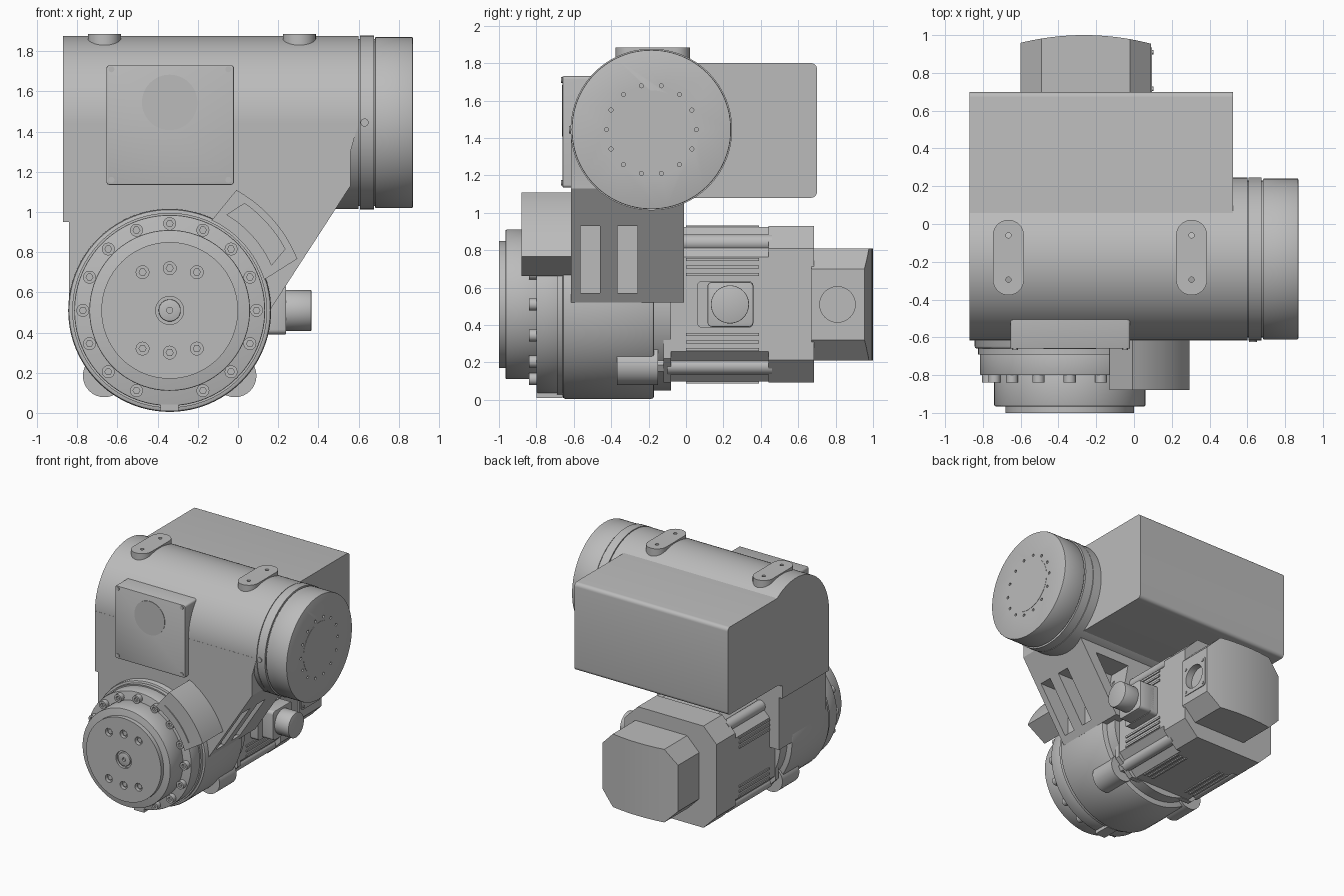
import bpy, bmesh
from math import sin, cos, pi, radians
from mathutils import Vector

if "Cube" in bpy.data.objects:
    bpy.data.objects.remove(bpy.data.objects["Cube"])

grey = bpy.data.materials.new("casting_grey")
grey.use_nodes = True
grey.diffuse_color = (0.5, 0.5, 0.5, 1)
grey.node_tree.nodes["Principled BSDF"].inputs["Base Color"].default_value = (0.5, 0.5, 0.5, 1)

PLACE = {"x": lambda a, b, d: (d, a, b),
         "y": lambda a, b, d: (a, d, b),
         "z": lambda a, b, d: (a, b, d)}
parts = []


def prism(name, axis, pts, lo, hi, bevel=0):
    """Extrude a 2D outline along an axis, optionally bevelling the cap edges."""
    bm = bmesh.new()
    base = bm.faces.new([bm.verts.new(PLACE[axis](a, b, lo)) for a, b in pts])
    shift = Vector(PLACE[axis](0, 0, hi - lo))
    top = bmesh.ops.extrude_face_region(bm, geom=[base], use_keep_orig=True)["geom"]
    verts = [v for v in top if isinstance(v, bmesh.types.BMVert)]
    bmesh.ops.translate(bm, verts=verts, vec=shift)
    bmesh.ops.recalc_face_normals(bm, faces=bm.faces)
    if bevel:
        k = "xyz".index(axis)
        rim = [e for e in bm.edges if abs(e.verts[0].co[k] - e.verts[1].co[k]) < 1e-5]
        bmesh.ops.bevel(bm, geom=rim, offset=bevel, segments=2, profile=0.5, affect="EDGES")
    mesh = bpy.data.meshes.new(name)
    bm.to_mesh(mesh)
    bm.free()
    mesh.materials.append(grey)
    obj = bpy.data.objects.new(name, mesh)
    bpy.context.collection.objects.link(obj)
    parts.append(obj)
    return obj


def arc(c, r, a0, a1, n):
    return [(c[0] + r * cos(radians(a0 + (a1 - a0) * i / n)),
             c[1] + r * sin(radians(a0 + (a1 - a0) * i / n))) for i in range(n + 1)]


def cyl(name, axis, c, r, lo, hi, n=64, bevel=0):
    return prism(name, axis, arc(c, r, 0, 360, n)[:-1], lo, hi, bevel)


def rect(a0, a1, b0, b1, r=0.0):
    if not r:
        return [(a0, b0), (a1, b0), (a1, b1), (a0, b1)]
    corners = [(a1 - r, b1 - r), (a0 + r, b1 - r), (a0 + r, b0 + r), (a1 - r, b0 + r)]
    return [p for i, c in enumerate(corners) for p in arc(c, r, 90 * i, 90 * i + 90, 5)]


def chamfered(a0, a1, b0, b1, k):
    return [(a0 + k, b0), (a1 - k, b0), (a1, b0 + k), (a1, b1 - k),
            (a1 - k, b1), (a0 + k, b1), (a0, b1 - k), (a0, b0 + k)]


def carve(obj, cutters, operation="DIFFERENCE"):
    for c in cutters:
        mod = obj.modifiers.new("carve", "BOOLEAN")
        mod.operation, mod.solver, mod.object = operation, "EXACT", c
        bpy.context.view_layer.objects.active = obj
        bpy.ops.object.modifier_apply(modifier=mod.name)
        parts.remove(c)
        bpy.data.objects.remove(c)


HUB = (-0.34, 0.51)      # x, z of the lower axis
TUBE = (-0.185, 1.445)   # y, z of the upper axis

# Upper tube and rear box
cyl("upper_tube", "x", TUBE, 0.43, -0.87, 0.6, 96)
prism("rear_box", "x", [(-0.18, 1.08)] + arc((0.67, 1.11), 0.03, -90, 0, 5)
      + arc((0.67, 1.77), 0.03, 0, 90, 5) + [(-0.18, 1.8)], -0.87, 0.525)

# Rotating end joint
cyl("joint_core", "x", TUBE, 0.415, 0.59, 0.7, 96)
cyl("joint_ring", "x", TUBE, 0.432, 0.606, 0.676, 96)
joint = cyl("joint_cap", "x", TUBE, 0.426, 0.682, 0.87, 96, 0.006)
carve(joint, [cyl("hole", "x", p, 0.011, 0.85, 0.9, 12)
              for p in arc(TUBE, 0.24, 0, 360, 14)[:-1]])
cyl("joint_face_disc", "x", TUBE, 0.21, 0.86, 0.872)
cyl("ring_screw", "y", (0.63, 1.445), 0.02, -0.625, -0.6, 16)

# Arm linking tube and hub, with side slots and a rear pocket
arm = prism("arm", "y", [(-0.87, 1.445), (-0.87, 0.95), (-0.84, 0.95)]
            + [(-0.84, 0.52), (0.165, 0.52), (0.56, 1.13), (0.56, 1.3), (0.6, 1.445)],
            -0.616, -0.01)
carve(arm, [prism("slot", "y", rect(0.17, 0.7, 0.57, 0.93), y, y + 0.105)
            for y in (-0.565, -0.365)]
      + [prism("pocket", "y", [(0.05, 0.98), (0.36, 0.98), (0.12, 0.6)], -0.2, 0.05)])

# Hub housing and output flange
cyl("hub_housing", "y", HUB, 0.505, -0.66, -0.17, 96, 0.015)
cyl("hub_neck", "y", HUB, 0.485, -0.69, -0.64, 96)
cyl("bolt_flange", "y", HUB, 0.475, -0.8, -0.66, 96, 0.006)
cyl("output_drum", "y", HUB, 0.4, -0.965, -0.78, 96, 0.006)
face = cyl("output_face", "y", HUB, 0.34, -1.0, -0.95, 96)
holes = [(HUB[0] + dx, HUB[1] + s * dz) for s in (1, -1)
         for dx, dz in ((-0.135, 0.19), (0, 0.21), (0.135, 0.19))]
carve(face, [cyl("hole", "y", p, 0.032, -1.02, -0.97, 20) for p in holes]
      + [cyl("hole", "y", HUB, 0.07, -1.02, -0.98, 32)])
for p in holes:
    cyl("face_bolt", "y", p, 0.02, -0.985, -0.96, 6)
hub_boss = cyl("hub_boss", "y", HUB, 0.055, -0.997, -0.96, 32, 0.004)
carve(hub_boss, [cyl("hole", "y", HUB, 0.015, -1.02, -0.97, 16)])
for i, p in enumerate(arc(HUB, 0.432, -90, 270, 16)[1:-1]):
    bolt = cyl("flange_bolt", "y", p, 0.032, -0.84, -0.79, 20)
    carve(bolt, [cyl("socket", "y", p, 0.017, -0.86, -0.82, 6)])
prism("bottom_tab", "y", rect(-0.385, -0.295, 0.01, 0.06), -0.8, -0.66)


# Curved cover block beside the flange
def sector(r0, r1, a0, a1):
    return arc(HUB, r0, a0, a1, 12) + arc(HUB, r1, a1 - 4, a0 + 4, 12)


cover = prism("cover_block", "y", sector(0.495, 0.685, 18, 65), -0.88, -0.6)
carve(cover, [prism("window", "y", sector(0.555, 0.65, 24, 59), -0.9, -0.872)])

# Front access plate
plate = prism("access_plate", "y", rect(-0.655, -0.02, 1.135, 1.73, 0.015), -0.66, -0.3, 0.005)
cyl("plate_disc", "y", (-0.34, 1.545), 0.138, -0.663, -0.65)
for x in (-0.63, -0.048):
    for z in (1.16, 1.71):
        cyl("plate_screw", "y", (x, z), 0.015, -0.667, -0.65, 16)

# Lifting pads on top
for x in (-0.665, 0.305):
    pad = prism("lifting_pad", "z", arc((x, -0.06), 0.082, 0, 180, 16)
                + arc((x, -0.295), 0.082, 180, 360, 16), 1.7, 1.885)
    carve(pad, [cyl("hole", "z", (x, y), 0.014, 1.85, 1.9, 16) for y in (-0.06, -0.295)])

# Motor mount
cyl("motor_flange", "y", HUB, 0.46, -0.2, -0.08, 96)
for sx in (-1, 1):
    for sz in (-1, 1):
        corner = (HUB[0] + sx * 0.325, HUB[1] + sz * 0.325)
        cyl("mount_lug", "y", corner, 0.107, -0.37, -0.15, 32)
        cyl("lug_bolt", "y", corner, 0.04, -0.16, -0.1, 6)
        cyl("motor_corner_rod", "y", (HUB[0] + sx * 0.33, HUB[1] + sz * 0.33), 0.045, -0.1, 0.46, 16)

# Motor body with notched middle and fins on all four sides
h = 0.418
x0, x1, z0, z1 = HUB[0] - h, HUB[0] + h, HUB[1] - h, HUB[1] + h
prism("motor_front_block", "y", chamfered(x0, x1, z0, z1, 0.13), -0.12, -0.08)
prism("motor_middle", "y", chamfered(x0 + 0.005, x1 - 0.005, z0 + 0.005, z1 - 0.005, 0.16), -0.1, 0.45)
prism("motor_rear_block", "y", chamfered(x0, x1, z0, z1, 0.12), 0.44, 0.685)
for off in (-0.24, -0.2, -0.16, 0.16, 0.2, 0.24):
    for s in (-1, 1):
        fx, fz = HUB[0] + s * 0.41, HUB[1] + s * 0.41
        prism("side_fin", "y", rect(fx - 0.012, fx + 0.012, HUB[1] + off - 0.008, HUB[1] + off + 0.008), 0, 0.39)
        prism("level_fin", "y", rect(HUB[0] + off - 0.008, HUB[0] + off + 0.008, fz - 0.012, fz + 0.012), 0, 0.39)

# Power connector on the motor side
prism("connector_base", "x", rect(0.06, 0.36, 0.385, 0.635, 0.025), 0.05, 0.14)
prism("connector_block", "x", rect(0.115, 0.36, 0.39, 0.63, 0.025), 0.1, 0.24, 0.006)
cyl("connector_plug", "x", (0.235, 0.51), 0.102, 0.22, 0.365, 40, 0.004)

# Encoder with a gently bowed rear and a side socket
encoder = prism("encoder", "y", chamfered(-0.6, 0.09, 0.21, 0.81, 0.11), 0.67, 1.1)
carve(encoder, [cyl("bow", "z", (-0.265, -0.4), 1.4, 0, 1, 192)], "INTERSECT")
carve(encoder, [cyl("socket", "x", (0.81, 0.51), 0.095, 0.04, 0.2, 32)])
socket = prism("socket_plate", "x", rect(0.69, 0.935, 0.385, 0.63, 0.02), 0.08, 0.096)
carve(socket, [cyl("socket", "x", (0.81, 0.51), 0.095, 0.04, 0.2, 32)])
for y in (0.715, 0.91):
    for z in (0.41, 0.605):
        cyl("socket_screw", "x", (y, z), 0.012, 0.09, 0.102, 12)

# Smooth the round parts while keeping edges crisp
bpy.ops.object.select_all(action="DESELECT")
for o in parts:
    o.select_set(True)
bpy.context.view_layer.objects.active = parts[0]
bpy.ops.object.shade_smooth_by_angle(angle=radians(25))
